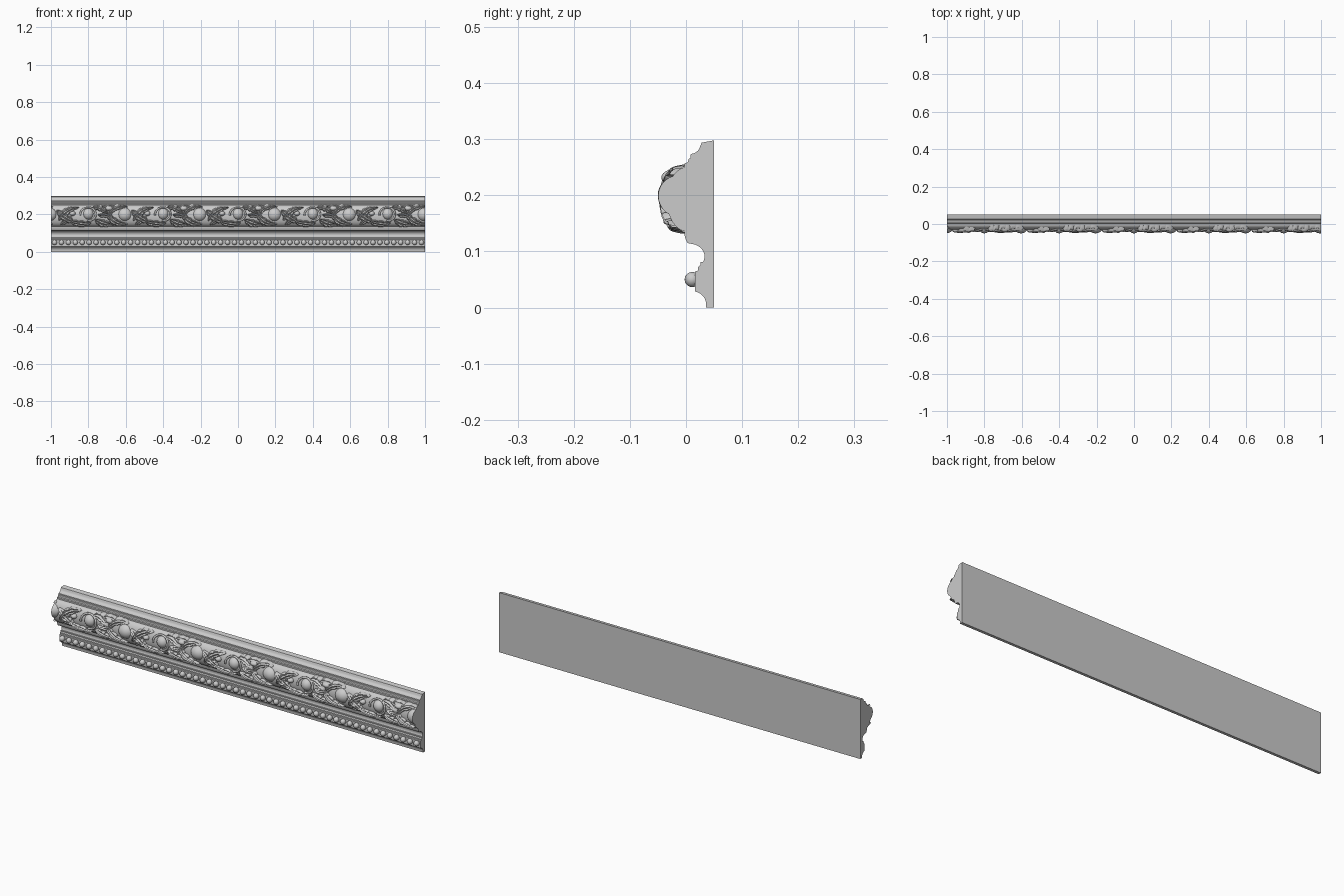
import bpy, bmesh, math
from mathutils import Vector

if "Cube" in bpy.data.objects:
    bpy.data.objects.remove(bpy.data.objects["Cube"])

pi = math.pi
ZC, ZH, DEPTH = 0.193, 0.061, 0.034      # half-round band: centre, half height, projection


def finish(bm, name, clip=False, angle=40):
    if clip:                             # trim ornament flush with both ends
        for s in (-1, 1):
            r = bmesh.ops.bisect_plane(bm, geom=bm.verts[:] + bm.edges[:] + bm.faces[:],
                                       plane_co=(s, 0, 0), plane_no=(s, 0, 0), clear_outer=True)
            cut = [e for e in r['geom_cut'] if isinstance(e, bmesh.types.BMEdge)]
            if cut:
                bmesh.ops.holes_fill(bm, edges=cut)
    bmesh.ops.recalc_face_normals(bm, faces=bm.faces[:])
    me = bpy.data.meshes.new(name)
    bm.to_mesh(me)
    bm.free()
    ob = bpy.data.objects.new(name, me)
    bpy.context.collection.objects.link(ob)
    bpy.ops.object.select_all(action='DESELECT')
    ob.select_set(True)
    bpy.context.view_layer.objects.active = ob
    bpy.ops.object.shade_smooth_by_angle(angle=math.radians(angle))
    return ob


def extrude_profile(pts, name):
    bm = bmesh.new()
    f = bm.faces.new([bm.verts.new((-1, y, z)) for y, z in pts])
    r = bmesh.ops.extrude_face_region(bm, geom=[f], use_keep_orig=True)
    bmesh.ops.translate(bm, vec=(2, 0, 0),
                        verts=[v for v in r['geom'] if isinstance(v, bmesh.types.BMVert)])
    finish(bm, name, angle=30)


def arc(cy, cz, ry, rz, a0, a1, n=8):
    return [(cy + ry * math.cos(math.radians(a0 + (a1 - a0) * i / n)),
             cz + rz * math.sin(math.radians(a0 + (a1 - a0) * i / n))) for i in range(n + 1)]


# moulding body: foot cove, bead fillet, hollow, frieze, stepped crown
body = [(0.05, 0.0), (0.036, 0.0)]
body += arc(0.012, 0.005, 0.024, 0.024, 10, 80)
body += [(0.016, 0.033), (0.016, 0.064), (0.021, 0.066), (0.021, 0.072), (0.026, 0.076), (0.026, 0.081)]
body += arc(0.006, 0.091, 0.027, 0.023, -25, 70)
body += [(0.003, 0.115), (0.0, 0.12), (-0.003, 0.13), (-0.003, 0.257), (0.003, 0.259)]
body += [(0.005, 0.265), (0.008, 0.267), (0.008, 0.273)]
body += arc(0.008, 0.292, 0.018, 0.018, -80, -10, 6)
body += [(0.028, 0.294), (0.05, 0.298)]
extrude_profile(body, "moulding_body")

# half-round core behind the foliage
extrude_profile(arc(0.0, ZC, DEPTH, ZH - 0.004, 90, 270, 20), "foliage_core")

# beaded strip
bm = bmesh.new()
for i in range(54):
    x = -0.981 + i * 1.962 / 53
    r = bmesh.ops.create_uvsphere(bm, u_segments=16, v_segments=10, radius=0.0135)
    bmesh.ops.translate(bm, vec=(x, 0.011, 0.05), verts=r['verts'])
finish(bm, "bead_row")


def core_y(z):
    t = min(1, abs(z - ZC) / ZH)
    return -DEPTH * math.sqrt(1 - t * t)


def bezier(p, t):
    a, b, c = (Vector(q) for q in p)
    return a * (1 - t) ** 2 + b * 2 * t * (1 - t) + c * t * t


def leaf(bm, x0, path, width, lift, lobes=4, nu=36, nv=12):
    """Lobed, veined leaf laid over the half-round core."""
    rows = []
    for i in range(nu + 1):
        u = i / nu
        p = bezier(path, u)
        t = (bezier(path, min(1, u + .01)) - bezier(path, max(0, u - .01))).normalized()
        n = Vector((-t.y, t.x))
        notch = abs(math.sin(pi * lobes * u)) ** 0.6
        w = width * (0.12 + math.sin(pi * u ** 0.75)) * (0.66 + 0.34 * notch)
        row = []
        for j in range(nv + 1):
            v = 2 * j / nv - 1
            q = p + n * v * w + t * abs(v) * w * 0.45       # lobes sweep forward
            z = max(ZC - ZH, min(ZC + ZH + .002, q.y))
            ridge = 0.75 + 0.25 * math.cos(3 * pi * v)      # midrib and side ribs
            h = lift * ridge * (1 - v ** 6) * (0.55 + 0.45 * math.sin(pi * min(1, u * .85 + .1)))
            if abs(v) == 1 or i in (0, nu):
                h = -0.006
            row.append(bm.verts.new((x0 + q.x, max(-0.05, core_y(z) - h), z)))
        rows.append(row)
    for a, b in zip(rows, rows[1:]):
        for j in range(nv):
            bm.faces.new((a[j], a[j + 1], b[j + 1], b[j]))


# leaf layout for one repeat: (path in x,z), half width, lift, lobes
LEAVES = [
    (((-.10, .215), (-.07, .14), (.01, .150)), .020, .014, 4),   # cups the large fruit from below
    (((-.09, .20), (-.06, .255), (.01, .240)), .017, .013, 3),   # cups it from above
    (((.04, .165), (.08, .235), (.15, .237)), .019, .014, 4),    # rises to the small fruit
    (((.03, .225), (.07, .18), (.14, .150)), .022, .014, 4),     # falls below it
    (((.10, .165), (.16, .14), (.215, .155)), .018, .015, 3),    # cups small fruit
    (((.05, .145), (.08, .165), (.11, .190)), .013, .012, 2),
    (((.235, .175), (.27, .145), (.335, .145)), .021, .014, 4),  # trailing lower leaf
    (((.22, .235), (.27, .25), (.31, .195)), .018, .015, 4),     # curling upper leaf
    (((.25, .20), (.29, .185), (.335, .215)), .014, .014, 3),
    (((.27, .235), (.31, .25), (.35, .235)), .013, .012, 2),
]
bm = bmesh.new()
for k in range(-1, 6):
    for path, w, lift, lobes in LEAVES:
        leaf(bm, -1.0 + 0.4 * k, path, w, lift, lobes)
finish(bm, "acanthus_leaves", clip=True, angle=60)


def balls(name, items):
    bm = bmesh.new()
    for x, y, z, rx, ry, rz in items:
        r = bmesh.ops.create_uvsphere(bm, u_segments=28, v_segments=18, radius=1)
        for v in r['verts']:
            v.co = (x + v.co.x * rx, y + v.co.y * ry, z + v.co.z * rz)
    finish(bm, name, clip=True)


# alternating large and small fruit, buds between them
balls("large_fruit", [(-1.005 + .4 * k, -.013, .199, .040, .037, .037) for k in range(6)])
balls("small_fruit", [(-.80 + .4 * k, -.016, .202, .031, .034, .032) for k in range(5)])
balls("buds", [(-.69 + .4 * k, -.022, .232, .022, .022, .014) for k in range(5)]
      + [(-.885 + .4 * k, -.030, .205, .016, .018, .013) for k in range(5)])

# scroll stems winding round the fruit
cu = bpy.data.curves.new("scroll_stems", 'CURVE')
cu.dimensions = '3D'
cu.bevel_depth = 0.005
cu.bevel_resolution = 2
for k in range(5):
    sp = cu.splines.new('POLY')
    n = 28
    sp.points.add(n)
    for i in range(n + 1):
        a = pi * (1.05 - 1.6 * i / n)
        r = 0.040 - 0.006 * i / n
        x, z = -.8 + .4 * k + r * math.cos(a) * 1.1, .200 + r * math.sin(a)
        sp.points[i].co = (x, core_y(z) - .005, z, 1)
ob = bpy.data.objects.new("scroll_stems", cu)
bpy.context.collection.objects.link(ob)
